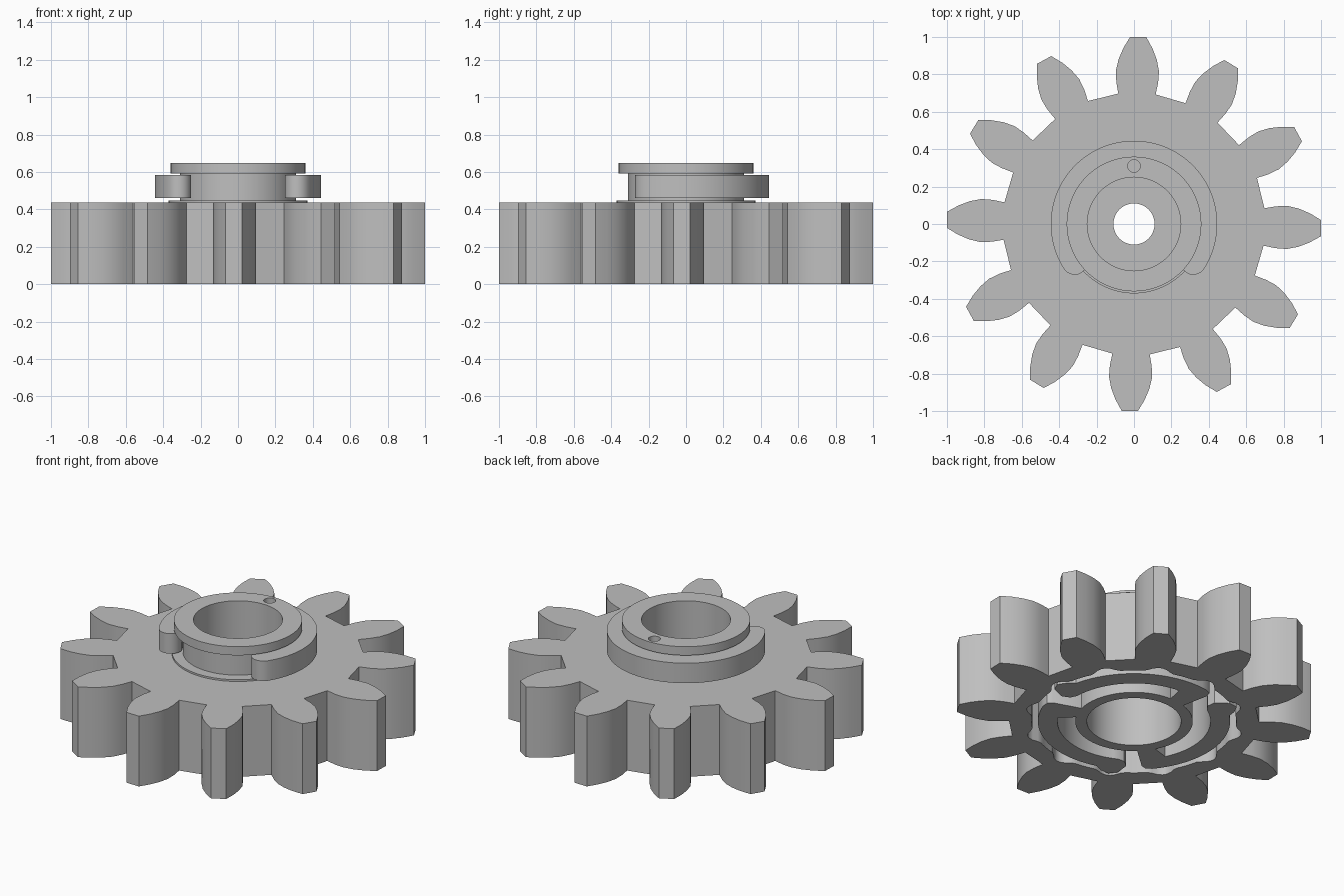
import bpy
import bmesh
from math import sin, cos, radians, pi
from mathutils import Vector

if "Cube" in bpy.data.objects:
    bpy.data.objects.remove(bpy.data.objects["Cube"])

grey = bpy.data.materials.new("plain grey")
grey.use_nodes = True
grey.diffuse_color = (0.52, 0.52, 0.52, 1)
grey.node_tree.nodes["Principled BSDF"].inputs["Base Color"].default_value = grey.diffuse_color


def polar(r, deg):
    return r * cos(radians(deg)), r * sin(radians(deg))


def arc(r, start, end, steps, cx=0, cy=0):
    pts = [polar(r, start + (end - start) * i / steps) for i in range(steps + 1)]
    return [(x + cx, y + cy) for x, y in pts]


def finish(name, bm):
    bmesh.ops.recalc_face_normals(bm, faces=bm.faces)
    mesh = bpy.data.meshes.new(name)
    bm.to_mesh(mesh)
    bm.free()
    mesh.materials.append(grey)
    obj = bpy.data.objects.new(name, mesh)
    bpy.context.collection.objects.link(obj)
    return obj


def prism(name, outline, z0, z1):
    bm = bmesh.new()
    face = bm.faces.new([bm.verts.new((x, y, z0)) for x, y in outline])
    new = bmesh.ops.extrude_face_region(bm, geom=[face])["geom"]
    top = [v for v in new if isinstance(v, bmesh.types.BMVert)]
    bmesh.ops.translate(bm, verts=top, vec=(0, 0, z1 - z0))
    return finish(name, bm)


def lathe(name, profile, steps=96):
    bm = bmesh.new()
    verts = [bm.verts.new((r, 0, z)) for r, z in profile]
    edges = [bm.edges.new((verts[i - 1], verts[i])) for i in range(len(verts))]
    bmesh.ops.spin(bm, geom=verts + edges, cent=(0, 0, 0), axis=(0, 0, 1),
                   angle=2 * pi, steps=steps)
    bmesh.ops.remove_doubles(bm, verts=bm.verts, dist=0.0001)
    return finish(name, bm)


def activate(obj):
    bpy.ops.object.select_all(action='DESELECT')
    obj.select_set(True)
    bpy.context.view_layer.objects.active = obj


def cut(obj, cutter):
    activate(obj)
    mod = obj.modifiers.new("cut", 'BOOLEAN')
    mod.operation = 'DIFFERENCE'
    mod.solver = 'EXACT'
    mod.object = cutter
    bpy.ops.object.modifier_apply(modifier=mod.name)
    bpy.data.objects.remove(cutter)


def circle(r, steps=64, cx=0, cy=0):
    return arc(r, 0, 360, steps, cx, cy)[:-1]


GEAR_TOP = 0.436
WEB = 0.36       # underside of the gear's top plate

# Toothed gear, hollow underneath with a scalloped detent wall
flank = [(0.695, 0.1), (0.76, 0.112), (0.82, 0.115), (0.88, 0.102), (0.94, 0.078), (1.0, 0.043)]
tooth = [(r, -w) for r, w in flank] + [(r, w) for r, w in reversed(flank)]
outline = []
for i in range(12):
    a = radians(30 * i - 1.3)
    outline += [(x * cos(a) - y * sin(a), x * sin(a) + y * cos(a)) for x, y in tooth]
gear = prism("toothed_gear", outline, 0, GEAR_TOP)
scallops = [polar(0.575 + 0.045 * max(0, cos(radians(12 * (a - 4)))), a)
            for a in [2.5 * i for i in range(144)]]
cut(gear, prism("recess_cutter", scallops, -0.1, WEB))
cut(gear, prism("bore_cutter", circle(0.332, 96), -0.2, 0.6))

# Hub: lower tube, bored web, shoulder, neck and top flange
hub = lathe("hub", [(0.11, 0.34), (0.265, 0.34), (0.265, 0), (0.33, 0), (0.33, GEAR_TOP),
                    (0.371, GEAR_TOP), (0.371, 0.447), (0.31, 0.447), (0.31, 0.593),
                    (0.36, 0.593), (0.36, 0.647), (0.25, 0.647), (0.25, 0.39), (0.11, 0.39)])
cut(hub, prism("pin_hole_cutter", circle(0.034, 24, 0, 0.31), 0.605, 0.7))

# Open retaining clip with rounded ends, gap to the front
END = 33
right_cap = polar(0.378, -END)
left_cap = polar(0.378, 180 + END)
clip = arc(0.445, -END, 180 + END, 72)
clip += arc(0.066, 180 + END, 360 + END, 10, *left_cap)[1:-1]
clip += arc(0.312, 180 + END, -END, 60)
clip += arc(0.066, 180 - END, 360 - END, 10, *right_cap)[1:-1]
retaining_clip = prism("retaining_clip", clip, 0.46, 0.584)

# Three spring arms on the hub, each ending in a detent bump
arms = []
for i in range(3):
    a = 99 + 120 * i
    pts = [polar(0.322, a + 8), polar(0.5, a + 6), polar(0.53, a + 4)]
    pts += arc(0.54, a, a - 86, 24)
    pts += [polar(0.575, a - 90), polar(0.6, a - 95), polar(0.575, a - 100),
            polar(0.5, a - 104), polar(0.45, a - 102)]
    pts += arc(0.43, a - 97, a - 13, 24)
    pts += [polar(0.322, a - 10)]
    arms.append(prism("spring_arm_%d" % (i + 1), pts, 0, WEB - 0.01))

for obj in [gear, hub, retaining_clip] + arms:
    activate(obj)
    bpy.ops.object.shade_smooth_by_angle(angle=radians(30))
